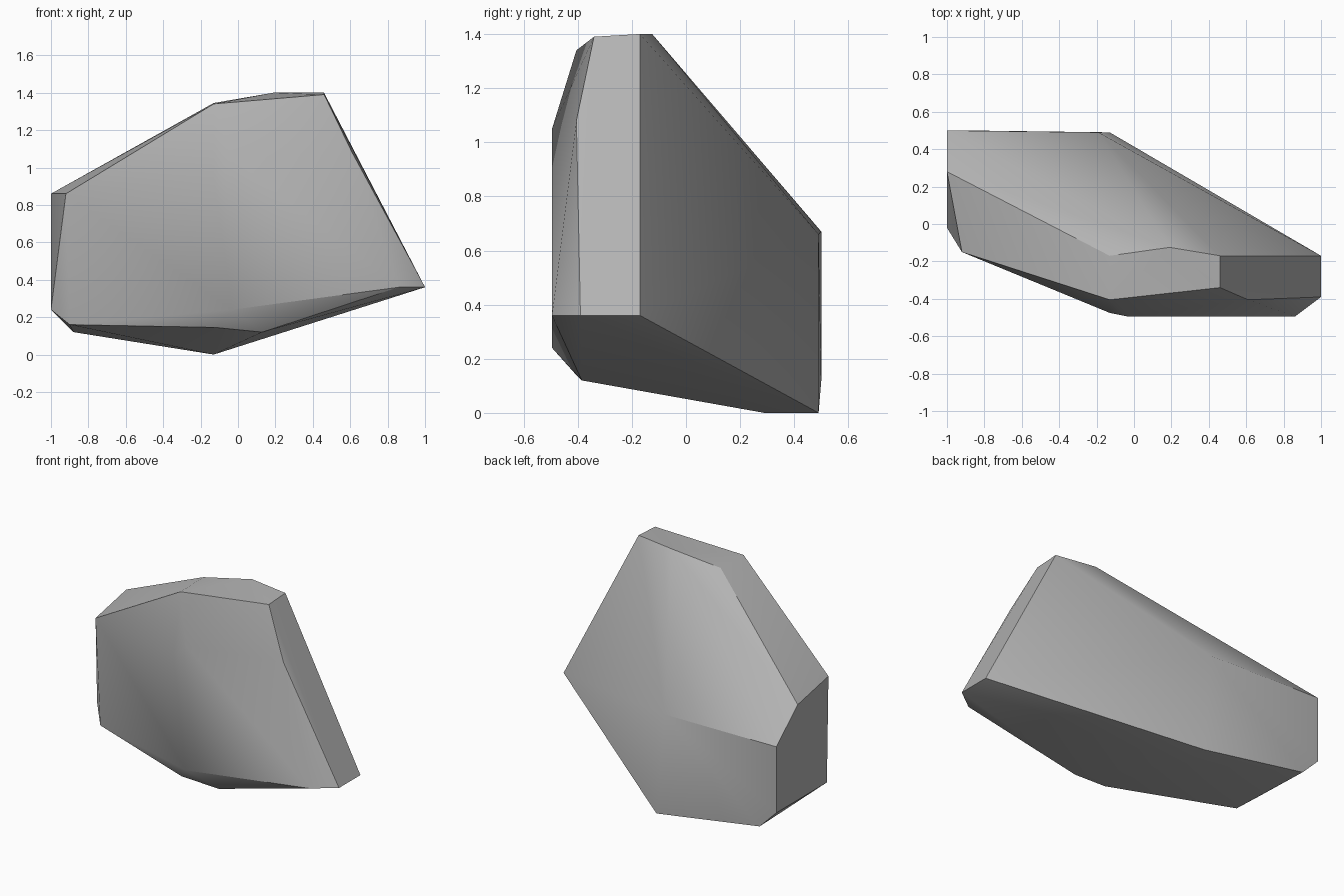
import bpy
import bmesh
import math

default_cube = bpy.data.objects.get("Cube")
if default_cube:
    bpy.data.objects.remove(default_cube, do_unlink=True)


def make_material(name, colour):
    material = bpy.data.materials.new(name)
    material.use_nodes = True
    material.diffuse_color = colour
    shader = material.node_tree.nodes["Principled BSDF"]
    shader.inputs["Base Color"].default_value = colour
    shader.inputs["Roughness"].default_value = 0.9
    return material


# Corners of the boulder, grouped by the side they bound
crown = [(0.46, -0.34, 1.39), (0.46, -0.17, 1.4), (0.19, -0.125, 1.4),
         (-0.13, -0.17, 1.345), (-0.13, -0.405, 1.34)]
left_end = [(1, -0.17, 0.36), (1, -0.39, 0.36), (0.86, -0.495, 0.36),
            (0.61, -0.405, 1.08)]
right_end = [(-0.92, -0.15, 0.86), (-1, 0.28, 0.86), (-1, 0.5, 0.67),
             (-1, 0.5, 0.24), (-1, -0.02, 0.24)]
front_ridge = [(-0.13, -0.475, 0.95), (-0.03, -0.495, 1.05),
               (-0.03, -0.495, 0.24)]
back_ridge = [(-0.19, 0.49, 0.66), (-0.13, 0.49, 0)]
underside = [(-0.13, 0.29, 0), (0.13, -0.385, 0.12), (-0.12, -0.41, 0.145),
             (-0.9, -0.13, 0.16), (-0.88, 0.5, 0.12)]


def build_boulder(name, corners, material):
    """Wrap the corners in a convex shell and merge nearly flat facets."""
    bm = bmesh.new()
    for corner in corners:
        bm.verts.new(corner)
    bmesh.ops.convex_hull(bm, input=bm.verts[:])
    loose = [v for v in bm.verts if not v.link_faces]
    bmesh.ops.delete(bm, geom=loose, context='VERTS')
    bmesh.ops.dissolve_limit(bm, angle_limit=math.radians(2),
                             verts=bm.verts[:], edges=bm.edges[:])
    bmesh.ops.recalc_face_normals(bm, faces=bm.faces[:])
    mesh = bpy.data.meshes.new(name)
    bm.to_mesh(mesh)
    bm.free()
    mesh.materials.append(material)
    boulder = bpy.data.objects.new(name, mesh)
    bpy.context.collection.objects.link(boulder)
    return boulder


stone_grey = make_material("stone_grey", (0.45, 0.45, 0.45, 1))
boulder = build_boulder(
    "boulder",
    crown + left_end + right_end + front_ridge + back_ridge + underside,
    stone_grey)

# Soften shallow facets, keep the strong breaks crisp
bpy.ops.object.select_all(action='DESELECT')
boulder.select_set(True)
bpy.context.view_layer.objects.active = boulder
bpy.ops.object.shade_smooth_by_angle(angle=math.radians(30))
